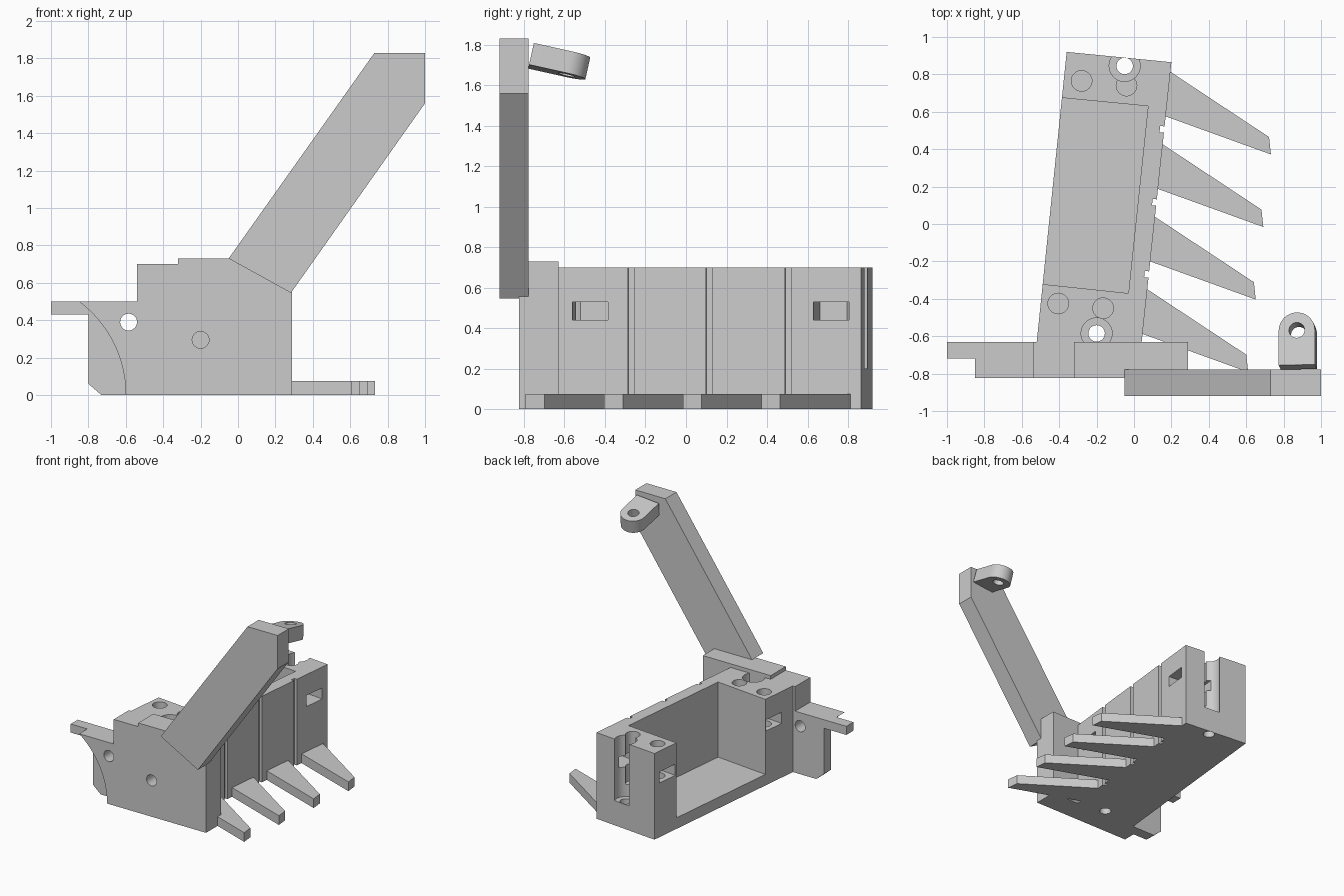
import bpy
import bmesh
import math
from mathutils import Matrix

if "Cube" in bpy.data.objects:
    bpy.data.objects.remove(bpy.data.objects["Cube"], do_unlink=True)

grey = bpy.data.materials.new("plain grey")
grey.use_nodes = True
colour = (0.6, 0.6, 0.6, 1)
grey.diffuse_color = colour
grey.node_tree.nodes["Principled BSDF"].inputs["Base Color"].default_value = colour

UPRIGHT = Matrix.Rotation(math.pi / 2, 4, 'X')  # stands a flat profile up to face the front


def prism(name, points, low, high, matrix=None):
    """Extrude a flat profile from low to high, then place it."""
    bm = bmesh.new()
    base = bm.faces.new([bm.verts.new((x, y, low)) for x, y in points])
    top = bmesh.ops.extrude_face_region(bm, geom=[base])["geom"]
    moved = [v for v in top if isinstance(v, bmesh.types.BMVert)]
    bmesh.ops.translate(bm, verts=moved, vec=(0, 0, high - low))
    if matrix:
        bm.transform(matrix)
    bmesh.ops.recalc_face_normals(bm, faces=bm.faces)
    mesh = bpy.data.meshes.new(name)
    bm.to_mesh(mesh)
    bm.free()
    mesh.materials.append(grey)
    obj = bpy.data.objects.new(name, mesh)
    bpy.context.collection.objects.link(obj)
    return obj


def front_prism(name, points, y0, y1):
    return prism(name, points, -y1, -y0, UPRIGHT)


def arc(cx, cy, r, start, end, n):
    angles = [math.radians(start + (end - start) * i / n) for i in range(n + 1)]
    return [(cx + r * math.cos(a), cy + r * math.sin(a)) for a in angles]


def circle(cx, cy, r):
    return arc(cx, cy, r, 0, 360, 32)[:-1]


def volume(mesh):
    bm = bmesh.new()
    bm.from_mesh(mesh)
    result = bm.calc_volume(signed=True)
    bm.free()
    return result


def cut(target, tool):
    """Subtract the tool and discard it; the second solver is a fallback."""
    before = volume(target.data)
    for solver in ('MANIFOLD', 'EXACT'):
        mod = target.modifiers.new("cut", 'BOOLEAN')
        mod.operation = 'DIFFERENCE'
        mod.solver = solver
        mod.object = tool
        bpy.context.view_layer.update()
        graph = bpy.context.evaluated_depsgraph_get()
        mesh = bpy.data.meshes.new_from_object(target.evaluated_get(graph))
        target.modifiers.clear()
        if 0.3 * before < volume(mesh) < before - 1e-6:
            target.data = mesh
            break
    bpy.data.objects.remove(tool, do_unlink=True)


def smooth(obj):
    bpy.ops.object.select_all(action='DESELECT')
    obj.select_set(True)
    bpy.context.view_layer.objects.active = obj
    bpy.ops.object.shade_smooth_by_angle(angle=math.radians(30))


def turned_box(name, cx, cy, x0, x1, half_y, z0, z1):
    """Box along the skewed body axis, measured from a centre."""
    place = Matrix.Translation((cx, cy, 0)) @ Matrix.Rotation(math.radians(-5.9), 4, 'Z')
    pts = [(x0, -half_y), (x1, -half_y), (x1, half_y), (x0, half_y)]
    return prism(name, pts, z0, z1, place)


# Skewed body with a tray open at the top and on one side
body = prism("mount_body", [(-0.52, -0.63), (0.041, -0.63), (0.2, 0.865), (-0.36, 0.92)], 0, 0.70)
cut(body, prism("tray_cutter", [(-0.69, -0.30), (-0.03, -0.37), (0.075, 0.63), (-0.585, 0.694)], 0.09, 1))

# Screw shafts with wide upper bores
for x, y in [(-0.05, 0.845), (-0.2, -0.585)]:
    cut(body, prism("bore_cutter", circle(x, y, 0.083), 0.2, 1))
    cut(body, prism("shaft_cutter", circle(x, y, 0.044), -0.1, 0.3))

# Blind holes, each crossed by a nut slot from the nearest side
for x, y, side in [(-0.28, 0.765, -1), (-0.04, 0.74, 1), (-0.405, -0.425, -1), (-0.165, -0.45, 1)]:
    cut(body, prism("hole_cutter", circle(x, y, 0.055), 0.3, 1))
    start, end = sorted((-0.08 * side, 0.4 * side))
    cut(body, turned_box("slot_cutter", x, y, start, end, 0.088, 0.44, 0.53))

# Vertical grooves on the finger side
for x, y in [(0.16, 0.505), (0.12, 0.115), (0.078, -0.27)]:
    cut(body, turned_box("groove_cutter", x, y, -0.022, 0.1, 0.017, -0.1, 1))
smooth(body)

# Front plate with a side tab, thinned outside an arc and drilled twice
plate = front_prism("front_plate", [
    (0.29, 0), (0.29, 0.73), (-0.32, 0.73), (-0.32, 0.70), (-0.54, 0.70), (-0.54, 0.5),
    (-1, 0.5), (-1, 0.43), (-0.8, 0.43), (-0.8, 0.06), (-0.73, 0)], -0.824, -0.63)
cut(plate, front_prism("arc_cutter", arc(-1.225, 0, 0.625, 54, 0, 20)
                       + [(-0.6, -0.1), (-1.5, -0.1), (-1.5, 0.6), (-0.858, 0.6)], -1, -0.72))
cut(plate, front_prism("through_hole", circle(-0.585, 0.39, 0.045), -1, -0.5))
cut(plate, front_prism("blind_hole", circle(-0.2, 0.295, 0.045), -1, -0.64))
smooth(plate)

# Tapered fingers along the base
for i in range(4):
    dx, dy = -0.0405 * i, -0.388 * i
    pts = [(0.15, 0.84), (0.2, 0.81), (0.722, 0.465), (0.732, 0.372), (0.17, 0.575), (0.12, 0.593)]
    prism(f"finger_{i + 1}", [(x + dx, y + dy) for x, y in pts], 0, 0.075)

# Slanted arm
front_prism("arm", [(-0.05, 0.73), (0.283, 0.546), (1, 1.56), (1, 1.83), (0.73, 1.83)], -0.92, -0.777)

# Tilted eyelet at the arm's end
tilt = (Matrix.Translation((0.876, -0.765, 1.745)) @ Matrix.Rotation(math.radians(-12.5), 4, 'X')
        @ Matrix.Rotation(math.radians(-6), 4, 'Y'))
eyelet = prism("eyelet", [(-0.097, 0), (0.097, 0)] + arc(0, 0.19, 0.097, 0, 180, 24), -0.055, 0.055, tilt)
cut(eyelet, prism("eyelet_hole", circle(0, 0.19, 0.042), -0.2, 0.2, tilt))
smooth(eyelet)
